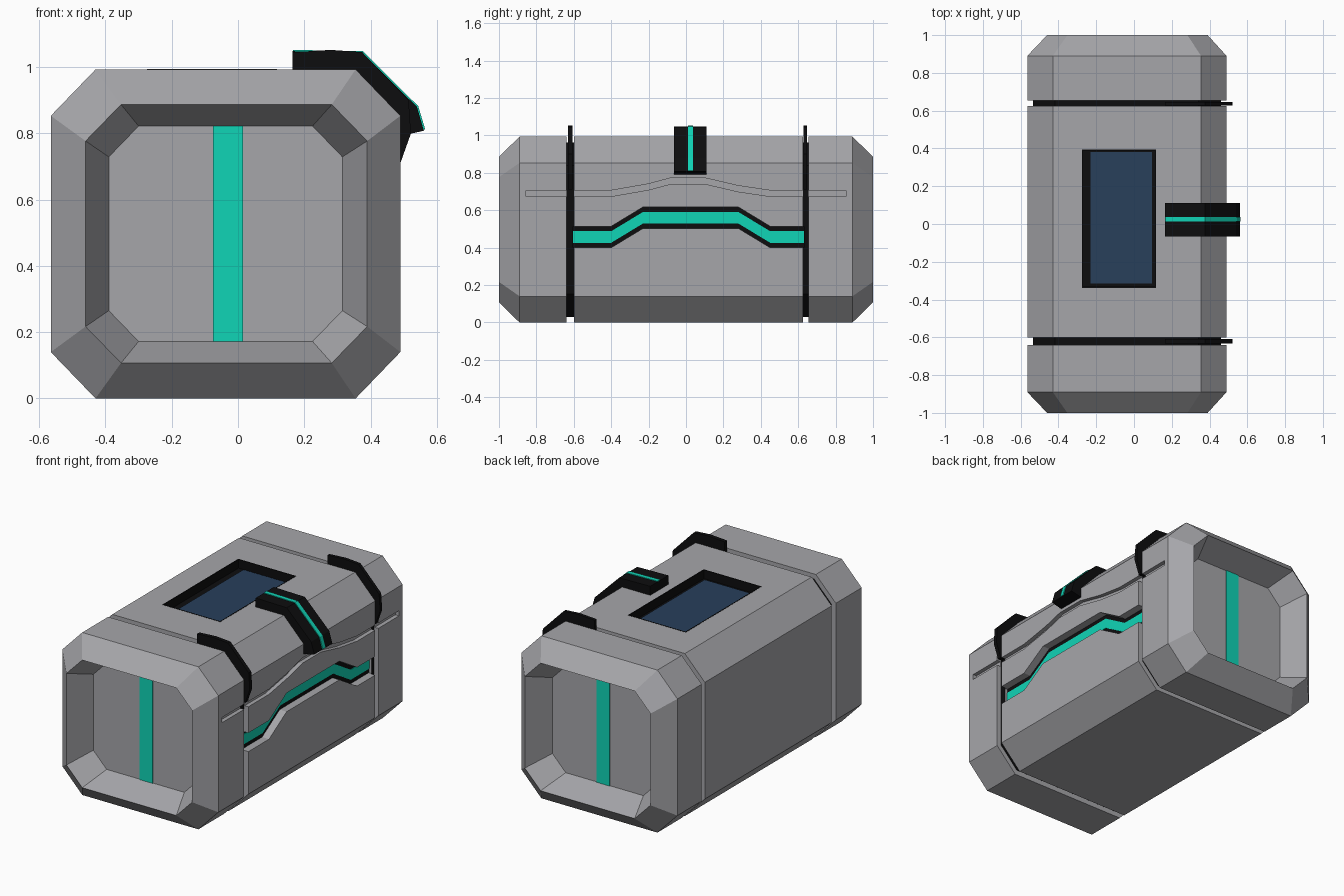
import bpy, bmesh

if "Cube" in bpy.data.objects:
    bpy.data.objects.remove(bpy.data.objects["Cube"])


def mat(name, rgb):
    m = bpy.data.materials.new(name)
    m.diffuse_color = (*rgb, 1)
    m.use_nodes = True
    m.node_tree.nodes["Principled BSDF"].inputs["Base Color"].default_value = m.diffuse_color
    return m


GREY = mat("grey_metal", (0.38, 0.38, 0.40))
BLACK = mat("black_trim", (0.004, 0.004, 0.0045))
TEAL = mat("teal_light", (0.005, 0.66, 0.47))
BLUE = mat("blue_screen", (0.021, 0.050, 0.105))


def finish(name, bm, *mats):
    bmesh.ops.recalc_face_normals(bm, faces=bm.faces)
    me = bpy.data.meshes.new(name)
    bm.to_mesh(me)
    bm.free()
    ob = bpy.data.objects.new(name, me)
    bpy.context.collection.objects.link(ob)
    for m in mats:
        me.materials.append(m)
    return ob


def prism(name, pts, a, b, axis, m):
    """Extrude a 2D outline from a to b along x (pts are y,z) or y (pts are x,z)."""
    def co(p, t):
        return (t, p[0], p[1]) if axis == 'x' else (p[0], t, p[1])
    bm = bmesh.new()
    lo = [bm.verts.new(co(p, a)) for p in pts]
    hi = [bm.verts.new(co(p, b)) for p in pts]
    n = len(pts)
    bm.faces.new(lo)
    bm.faces.new(hi)
    for i in range(n):
        bm.faces.new((lo[i], lo[(i + 1) % n], hi[(i + 1) % n], hi[i]))
    return finish(name, bm, m)


def box(name, x, y, z, m):
    return prism(name, [(y[0], z[0]), (y[1], z[0]), (y[1], z[1]), (y[0], z[1])],
                 x[0], x[1], 'x', m)


def ribbon(name, path, lo, hi, x0, x1, m):
    """Band that follows a (y, z) path on the right side."""
    pts = [(y, z + lo) for y, z in path] + [(y, z + hi) for y, z in reversed(path)]
    return prism(name, pts, x0, x1, 'x', m)


def octagon(x0, x1, z0, z1, cx, cz):
    return [(x0 + cx, z0), (x1 - cx, z0), (x1, z0 + cz), (x1, z1 - cz),
            (x1 - cx, z1), (x0 + cx, z1), (x0, z1 - cz), (x0, z0 + cz)]


# Case body: octagon rings along y, with recessed ends and two strap grooves
D = 0.03
outer = octagon(-0.565, 0.49, 0, 0.993, 0.135, 0.14)
groove = octagon(-0.565 + D, 0.49 - D, D, 0.993 - D, 0.135 - .586 * D, 0.14 - .586 * D)
rim = octagon(-0.46, 0.39, 0.107, 0.887, 0.107, 0.11)
floor = octagon(-0.39, 0.315, 0.172, 0.822, 0.09, 0.093)
G = [(-0.64, -0.60), (0.625, 0.655)]
rings = [(floor, -0.84), (rim, -1), (outer, -0.89)]
for a, b in G:
    rings += [(outer, a), (groove, a), (groove, b), (outer, b)]
rings += [(outer, 0.89), (rim, 1), (floor, 0.84)]
bm = bmesh.new()
loops = [[bm.verts.new((x, y, z)) for x, z in r] for r, y in rings]
bm.faces.new(loops[0])
bm.faces.new(loops[-1])
for k in range(len(loops) - 1):
    for i in range(8):
        j = (i + 1) % 8
        f = bm.faces.new((loops[k][i], loops[k][j], loops[k + 1][j], loops[k + 1][i]))
        if rings[k][0] is groove and rings[k + 1][0] is groove:
            f.material_index = 1
body = finish("case_body", bm, GREY, BLACK)

# Recesses cut into the body: light channel, thin wavy groove, screen well
channel = [(-0.605, 0.457), (-0.40, 0.457), (-0.23, 0.56), (0.28, 0.56),
           (0.45, 0.457), (0.63, 0.457)]
wave = [(-0.855, 0.69), (-0.40, 0.69), (-0.20, 0.725), (-0.08, 0.757),
        (0.10, 0.757), (0.28, 0.715), (0.45, 0.69), (0.855, 0.69)]
SX, SY, SZ = (-0.275, 0.117), (-0.338, 0.395), 0.938
cutters = [ribbon("channel_cutter", channel, -0.057, 0.057, 0.44, 0.6, GREY),
           ribbon("wave_cutter", wave, -0.016, 0.016, 0.465, 0.6, GREY),
           box("screen_cutter", SX, SY, (SZ, 1.1), GREY)]
bpy.context.view_layer.objects.active = body
for c in cutters:
    c.hide_render = True
    mod = body.modifiers.new(c.name, 'BOOLEAN')
    mod.operation = 'DIFFERENCE'
    mod.solver = 'EXACT'
    mod.object = c
    bpy.ops.object.modifier_apply(modifier=mod.name)
    bpy.data.objects.remove(c)

# Side light strip in its channel
ribbon("channel_backing", channel, -0.057, 0.057, 0.436, 0.443, BLACK)
ribbon("side_light", channel, -0.031, 0.031, 0.440, 0.447, TEAL)

# Screen with its black liner
T, TOP = 0.006, 0.994
box("screen_backing", SX, SY, (SZ - 0.004, SZ + 0.003), BLACK)
for k in (0, 1):
    s = (T, -T)[k]
    box("screen_side_liner", sorted((SX[k], SX[k] + s)), SY, (SZ, TOP), BLACK)
    box("screen_end_liner", SX, sorted((SY[k], SY[k] + s)), (SZ, TOP), BLACK)
box("screen", (-0.23, 0.095), (-0.316, 0.382), (SZ, SZ + 0.007), BLUE)

# Teal stripe on each recessed end
for s, n in ((-1, "front"), (1, "back")):
    box(n + "_stripe", (-0.075, 0.015), sorted((s * 0.838, s * 0.845)),
        (0.172, 0.822), TEAL)

# Thin black straps hugging the upper right edge
strap = [(0.165, 0.96), (0.165, 1.045), (0.28, 1.052), (0.375, 1.045), (0.515, 0.90),
         (0.522, 0.80), (0.49, 0.71), (0.455, 0.71), (0.455, 0.845), (0.345, 0.955)]
for y, w in ((-0.62, 0.012), (0.637, 0.010)):
    prism("corner_strap", strap, y - w, y + w, 'y', BLACK)

# Centre clip with a teal line
clip = [(0.165, 0.98), (0.165, 1.048), (0.375, 1.044), (0.54, 0.88),
        (0.561, 0.808), (0.48, 0.79), (0.48, 0.85), (0.35, 0.98)]
line = [(0.166, 1.0), (0.166, 1.052), (0.377, 1.048), (0.544, 0.882),
        (0.565, 0.812), (0.52, 0.805), (0.50, 0.86), (0.36, 1.0)]
prism("clip", clip, -0.065, 0.11, 'y', BLACK)
prism("clip_light", line, 0.012, 0.038, 'y', TEAL)
